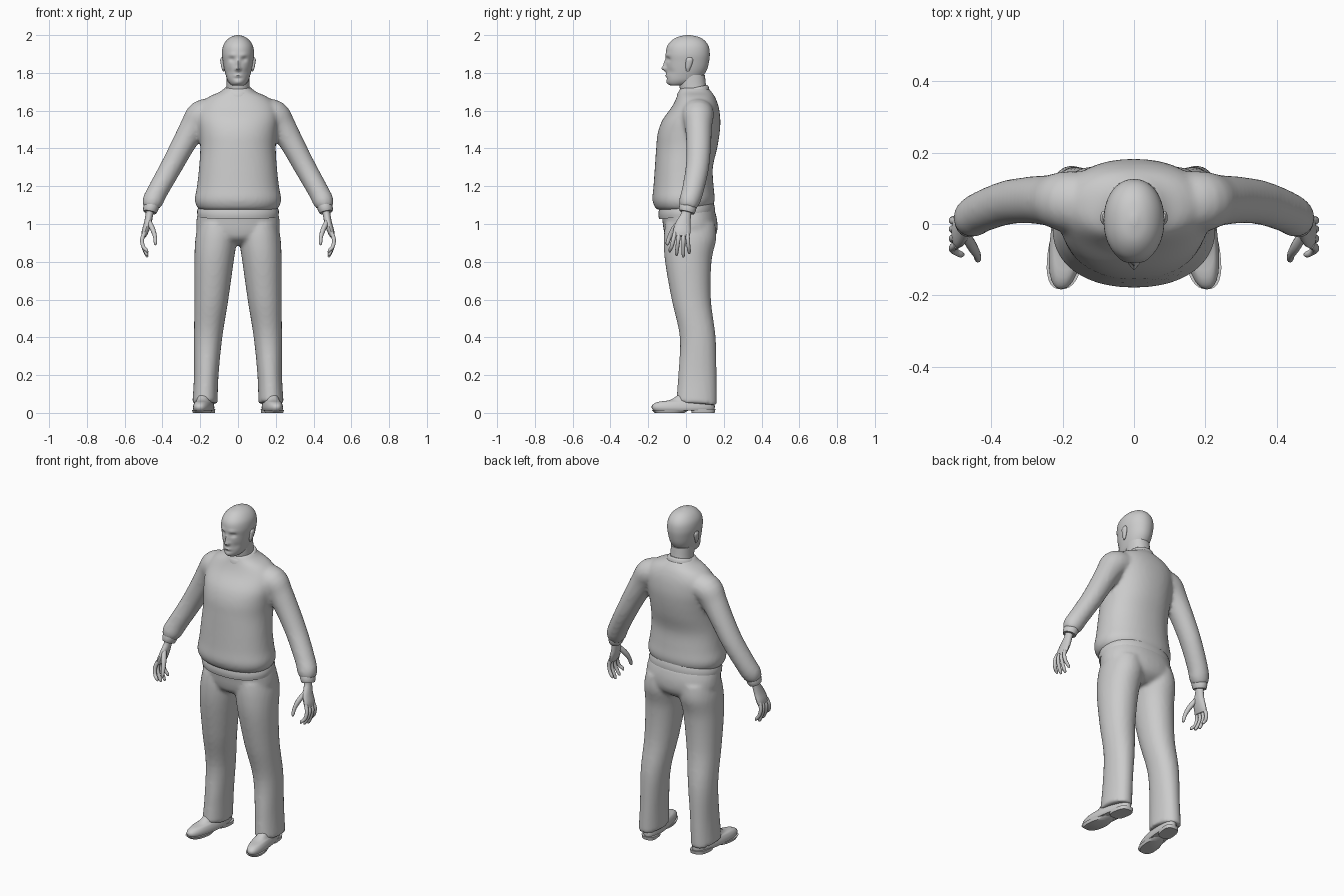
import bpy, bmesh, math
from mathutils import Vector

grey = bpy.data.materials.new("plain grey")
grey.diffuse_color = (0.6, 0.6, 0.6, 1)


def spline(rows, steps):
    """Catmull-Rom interpolation between table rows."""
    out = []
    for i in range(len(rows) - 1):
        p0, p1, p2, p3 = (rows[max(0, min(len(rows) - 1, i + k))] for k in (-1, 0, 1, 2))
        for s in range(steps):
            t = s / steps
            out.append([0.5 * (2 * b + (c - a) * t + (2 * a - 5 * b + 4 * c - d) * t * t
                               + (3 * b - a - 3 * c + d) * t ** 3)
                        for a, b, c, d in zip(p0, p1, p2, p3)])
    return out + [list(rows[-1])]


def skin(bm, rings):
    """Bridge closed rings of points and cap both ends."""
    vs = [[bm.verts.new(p) for p in r] for r in rings]
    n = len(vs[0])
    for a, b in zip(vs, vs[1:]):
        for i in range(n):
            bm.faces.new((a[i], a[(i + 1) % n], b[(i + 1) % n], b[i]))
    bm.faces.new(vs[0][::-1])
    bm.faces.new(vs[-1])


def loft(bm, rows, segs=32, steps=4, power=2.2, side=1, warp=None):
    """Horizontal rings; row = z, half width, front y, back y, centre x."""
    rings = []
    for z, w, f, b, cx in spline(rows, steps):
        ring = []
        for i in range(segs):
            a = 2 * math.pi * i / segs
            c, s = math.cos(a), math.sin(a)
            x = w * math.copysign(abs(c) ** (2 / power), c)
            y = (f + b) / 2 + (b - f) / 2 * math.copysign(abs(s) ** (2 / power), s)
            p = (cx + x, y, z)
            if warp:
                p = warp(*p)
            ring.append((side * p[0], p[1], p[2]))
        rings.append(ring)
    skin(bm, rings)


def tube(bm, path, side=1, segs=16, steps=4):
    """Rings across a path; row = x, y, z, radius along y, radius across."""
    pts = spline(path, steps)
    rings = []
    for i, p in enumerate(pts):
        t = (Vector(pts[min(i + 1, len(pts) - 1)][:3]) - Vector(pts[max(i - 1, 0)][:3])).normalized()
        u = Vector((0, 1, 0))
        u = (u - t * u.dot(t)).normalized()
        v = t.cross(u)
        ring = []
        for k in range(segs):
            a = 2 * math.pi * k / segs
            q = Vector(p[:3]) + u * p[3] * math.cos(a) + v * p[4] * math.sin(a)
            ring.append((side * q.x, q.y, q.z))
        rings.append(ring)
    skin(bm, rings)


def finish(name, bm, voxel=0, smooth=0):
    bmesh.ops.recalc_face_normals(bm, faces=bm.faces)
    me = bpy.data.meshes.new(name)
    bm.to_mesh(me)
    bm.free()
    me.materials.append(grey)
    ob = bpy.data.objects.new(name, me)
    bpy.context.collection.objects.link(ob)
    bpy.ops.object.select_all(action='DESELECT')
    ob.select_set(True)
    bpy.context.view_layer.objects.active = ob
    if voxel:
        m = ob.modifiers.new("blend", 'REMESH')
        m.mode, m.voxel_size, m.use_smooth_shade = 'VOXEL', voxel, True
        m = ob.modifiers.new("soften", 'SMOOTH')
        m.factor, m.iterations = 0.5, smooth
    else:
        bpy.ops.object.shade_smooth_by_angle(angle=math.radians(45))
    return ob


# Sweater: body and both sleeves blended together
bm = bmesh.new()
loft(bm, [(1.075, .20, -.15, .125, 0), (1.09, .217, -.165, .14, 0), (1.13, .229, -.178, .152, 0),
          (1.2, .217, -.172, .146, 0), (1.3, .206, -.165, .142, 0), (1.4, .2, -.158, .165, 0),
          (1.48, .205, -.15, .178, 0), (1.55, .212, -.125, .182, 0), (1.62, .205, -.075, .173, 0),
          (1.67, .16, -.05, .155, 0), (1.70, .095, -.04, .135, 0), (1.722, .07, -.03, .115, 0)], 48)
for s in (1, -1):
    tube(bm, [(.12, .06, 1.595, .085, .07), (.19, .063, 1.575, .085, .082), (.235, .066, 1.515, .072, .072),
              (.29, .067, 1.42, .066, .063), (.355, .06, 1.3, .062, .058), (.425, .035, 1.175, .058, .055),
              (.452, .018, 1.12, .055, .055), (.462, .01, 1.085, .044, .042)], s, 24)
finish("sweater", bm, .011, 5)

# Collar, waistband and cuffs
bm = bmesh.new()
loft(bm, [(1.69, .085, -.05, .125, 0), (1.715, .077, -.045, .12, 0), (1.725, .068, -.036, .112, 0)], 32, 2,
     warp=lambda x, y, z: (x, y, z + (y - .06) * .22))
finish("collar", bm)
bm = bmesh.new()
loft(bm, [(1.04, .214, -.142, .152, 0), (1.07, .216, -.147, .153, 0), (1.1, .205, -.14, .145, 0)], 48, 2,
     warp=lambda x, y, z: (x, y, z + y * .1))
finish("waistband", bm)
bm = bmesh.new()
for s in (1, -1):
    tube(bm, [(.455, .012, 1.105, .044, .041), (.463, .008, 1.08, .046, .04), (.467, .004, 1.062, .04, .035)], s, 20, 2)
finish("cuffs", bm)

# Trousers: hips and both legs blended together
bm = bmesh.new()
loft(bm, [(.89, .08, -.05, .1, 0), (.92, .17, -.1, .145, 0), (.96, .217, -.117, .165, 0),
          (1.02, .22, -.125, .165, 0), (1.08, .208, -.135, .15, 0)], 40)
for s in (1, -1):
    loft(bm, [(.05, .067, -.052, .164, .175), (.2, .065, -.041, .162, .168), (.4, .075, -.033, .157, .158),
              (.6, .09, -.076, .132, .141), (.8, .104, -.111, .135, .127), (.92, .11, -.118, .16, .116),
              (1.0, .1, -.11, .155, .11)], 32, 5, 2.1, s,
         warp=lambda x, y, z: (x, y, z - (y - .05) * .1 * max(0, 1 - z / .3)))
finish("trousers", bm, .011, 4)


# Head with sculpted face: x, z, spread x, spread z, push
FACE = [(0, 1.823, .011, .014, -.024), (0, 1.85, .009, .02, -.013), (.013, 1.82, .007, .008, -.007),
        (.033, 1.872, .015, .011, .011), (.03, 1.895, .02, .009, -.005), (0, 1.785, .02, .007, -.007),
        (0, 1.77, .02, .005, .003), (0, 1.75, .02, .01, -.004), (.045, 1.805, .016, .018, .005)]


def face(x, y, z):
    if y < 0:
        for fx, fz, sx, sz, push in FACE:
            y += push * math.exp(-((abs(x) - fx) / sx) ** 2 - ((z - fz) / sz) ** 2)
    return x, y, z


bm = bmesh.new()
loft(bm, [(1.733, .028, -.082, -.02, 0), (1.742, .042, -.095, .03, 0), (1.76, .055, -.102, .07, 0),
          (1.785, .064, -.103, .092, 0), (1.82, .073, -.104, .112, 0), (1.86, .08, -.105, .122, 0),
          (1.9, .085, -.107, .126, 0), (1.94, .08, -.1, .12, 0), (1.97, .063, -.077, .1, 0),
          (1.99, .038, -.045, .068, 0), (2.0, .008, .0, .022, 0)], 72, 5, 2.1, warp=face)
finish("head", bm)
bm = bmesh.new()
loft(bm, [(1.66, .068, -.03, .118, 0), (1.7, .062, -.03, .112, 0), (1.74, .06, -.036, .105, 0),
          (1.79, .06, -.04, .1, 0)], 32)
finish("neck", bm)
bm = bmesh.new()
for s in (1, -1):
    loft(bm, [(1.808, .003, .002, .016, .076), (1.825, .008, -.002, .024, .079), (1.85, .01, -.002, .034, .082),
              (1.87, .01, .0, .037, .084), (1.882, .004, .01, .03, .084)], 14, 3, side=s)
finish("ears", bm)

# Hands: palm, thumb and four curled fingers
bm = bmesh.new()
for s in (1, -1):
    tube(bm, [(.464, .004, 1.09, .028, .024), (.469, 0, 1.05, .027, .02), (.479, -.015, 1.0, .04, .02),
              (.492, -.022, .96, .046, .018), (.499, -.025, .935, .042, .013)], s)
    tube(bm, [(.473, -.03, 1.015, .014, .014), (.453, -.062, .975, .016, .014), (.44, -.085, .935, .012, .011),
              (.437, -.098, .9, .01, .009), (.438, -.1, .888, .004, .004)], s, 10)
    for ky, ty, tz in ((-.058, -.085, .85), (-.036, -.05, .832), (-.014, -.014, .825), (.006, .017, .842)):
        tube(bm, [(.495, ky, .955, .011, .011), (.508, (ky * 2 + ty) / 3, .918, .011, .011),
                  (.502, (ky + ty * 2) / 3, .88, .01, .01), (.485, ty, tz + .012, .009, .009),
                  (.478, ty, tz, .004, .004)], s, 10, 3)
finish("hands", bm)


# Shoes, soles and heels, toes turned outward
def splay(x, y, z):
    return x + .18 - .13 * y, y, z


bm = bmesh.new()
for s in (1, -1):
    loft(bm, [(.012, .046, -.172, .148, 0), (.025, .05, -.181, .152, 0), (.042, .048, -.178, .152, 0),
              (.058, .042, -.15, .15, 0), (.068, .038, -.085, .148, 0), (.1, .036, -.035, .14, 0)],
         32, 3, 2.4, s, splay)
finish("shoes", bm)
bm = bmesh.new()
for s in (1, -1):
    loft(bm, [(0, .046, -.165, -.01, 0), (.016, .051, -.183, .02, 0)], 32, 1, 2.4, s, splay)
    loft(bm, [(0, .044, .03, .152, 0), (.02, .046, .025, .156, 0)], 28, 1, 2.8, s, splay)
finish("soles_and_heels", bm)
